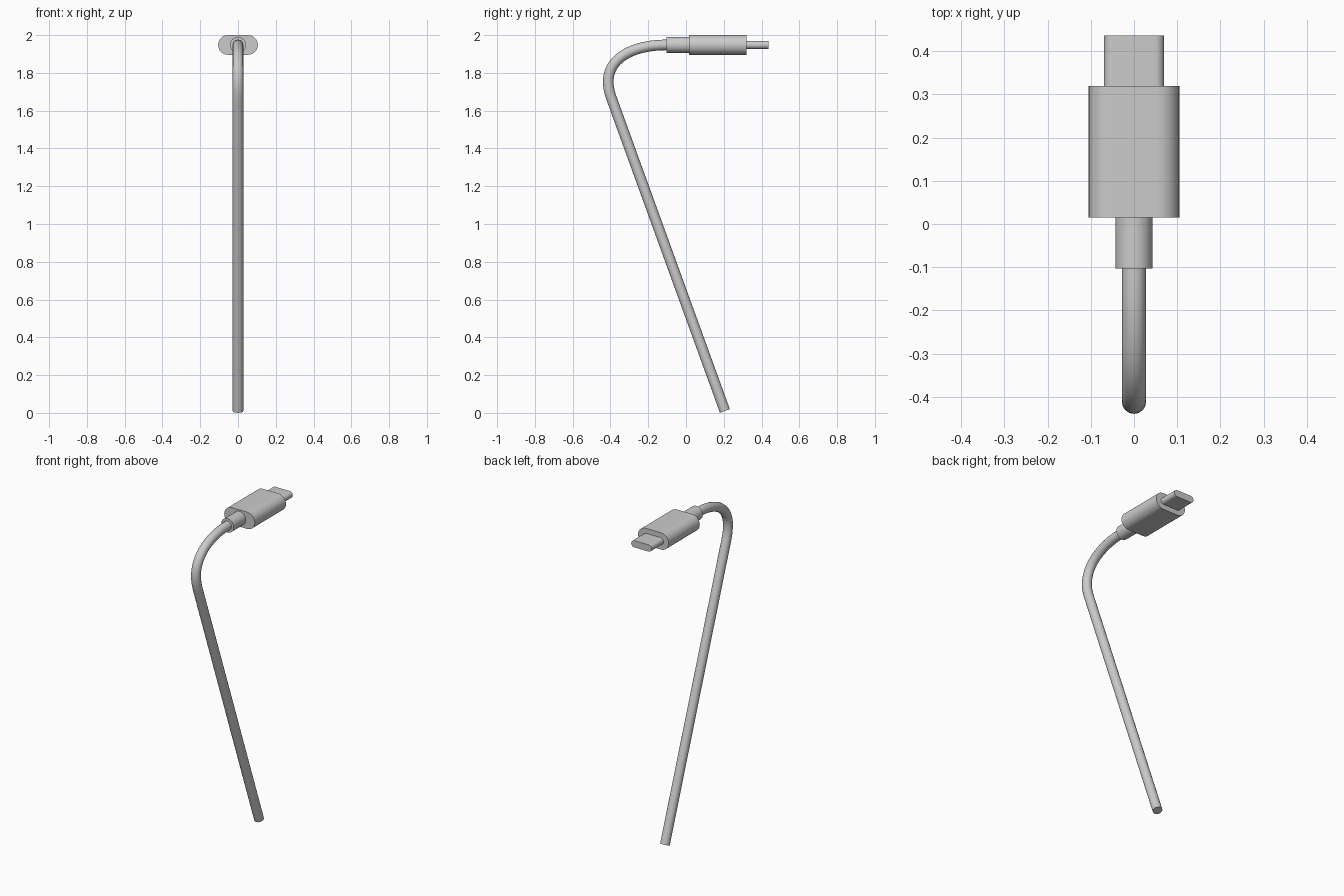
import bpy, bmesh, math
from mathutils import Vector

cube = bpy.data.objects.get("Cube")
if cube:
    bpy.data.objects.remove(cube, do_unlink=True)

AXIS_Z = 1.948  # height of the plug axis

grey = bpy.data.materials.new("light_grey")
grey.use_nodes = True
colour = (0.6, 0.6, 0.6, 1)
grey.diffuse_color = colour
grey.node_tree.nodes["Principled BSDF"].inputs["Base Color"].default_value = colour


def smooth(obj):
    bpy.ops.object.select_all(action='DESELECT')
    obj.select_set(True)
    bpy.context.view_layer.objects.active = obj
    bpy.ops.object.shade_smooth_by_angle(angle=math.radians(35))


def pill(name, half_width, radius, y0, y1, steps=16):
    """Solid with a pill-shaped section, extruded along y."""
    bm = bmesh.new()
    ring = []
    for side in (1, -1):
        for i in range(steps + (half_width > radius)):
            a = math.pi * (i / steps - 0.5)
            x = side * (half_width - radius + radius * math.cos(a))
            ring.append(bm.verts.new((x, y0, AXIS_Z + side * radius * math.sin(a))))
    face = bm.faces.new(ring)
    end = bmesh.ops.extrude_face_region(bm, geom=[face])["geom"]
    bmesh.ops.translate(bm, vec=(0, y1 - y0, 0),
                        verts=[v for v in end if isinstance(v, bmesh.types.BMVert)])
    bmesh.ops.recalc_face_normals(bm, faces=bm.faces)
    mesh = bpy.data.meshes.new(name)
    bm.to_mesh(mesh)
    bm.free()
    obj = bpy.data.objects.new(name, mesh)
    bpy.context.collection.objects.link(obj)
    mesh.materials.append(grey)
    smooth(obj)


# Plug: strain relief, housing and connector tip
pill("strain_relief", 0.043, 0.043, -0.103, 0.015)
pill("plug_housing", 0.105, 0.052, 0.015, 0.32)
pill("connector_tip", 0.07, 0.021, 0.32, 0.437)

# Cable: a bend behind the plug, then a straight run to the floor
start = Vector((0, -0.103, AXIS_Z))
bend = Vector((0, -0.396, 1.67))
foot = Vector((0, 0.206, 0.01))
run = (foot - bend).normalized()
curve = bpy.data.curves.new("cable", 'CURVE')
curve.dimensions = '3D'
curve.bevel_depth = 0.028
curve.bevel_resolution = 6
curve.resolution_u = 20
curve.use_fill_caps = True
spline = curve.splines.new('BEZIER')
spline.bezier_points.add(2)
back = Vector((0, 0.2, 0))
for point, (co, left, right) in zip(spline.bezier_points, (
        (start, start + back, start - back),
        (bend, bend - run * 0.2, bend + run * 0.2),
        (foot, foot - run * 0.2, foot + run * 0.2))):
    point.handle_left_type = point.handle_right_type = 'FREE'
    point.co, point.handle_left, point.handle_right = co, left, right
cable = bpy.data.objects.new("cable", curve)
bpy.context.collection.objects.link(cable)
curve.materials.append(grey)
bpy.ops.object.select_all(action='DESELECT')
cable.select_set(True)
bpy.context.view_layer.objects.active = cable
bpy.ops.object.convert(target='MESH')
smooth(bpy.context.view_layer.objects.active)
